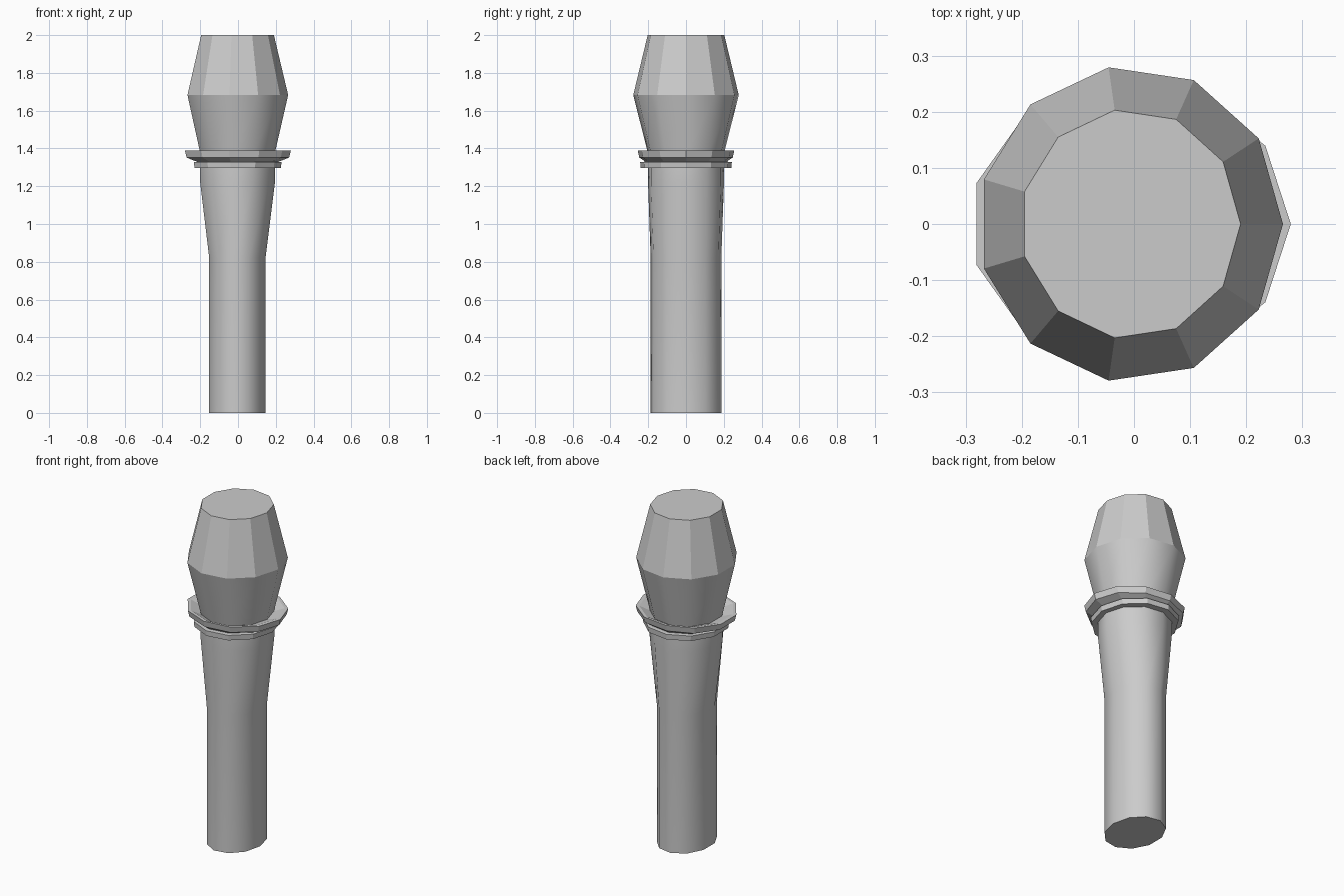
import bpy, math

if "Cube" in bpy.data.objects:
    bpy.data.objects.remove(bpy.data.objects["Cube"])

SIDES = 11
CX = -0.0065


def lathe(name, rings, smooth_spans=(), cap_bottom=True, cap_top=True):
    """Stack 11-sided elliptical rings given as (rx, ry, z)."""
    verts, faces, smooth = [], [], []
    for rx, ry, z in rings:
        for i in range(SIDES):
            a = 2 * math.pi * i / SIDES
            verts.append((CX + rx * math.cos(a), ry * math.sin(a), z))
    for k in range(len(rings) - 1):
        for i in range(SIDES):
            j = (i + 1) % SIDES
            b, t = k * SIDES, (k + 1) * SIDES
            faces.append((b + i, b + j, t + j, t + i))
            smooth.append(k in smooth_spans)
    if cap_bottom:
        faces.append(tuple(reversed(range(SIDES))))
        smooth.append(False)
    if cap_top:
        t = (len(rings) - 1) * SIDES
        faces.append(tuple(range(t, t + SIDES)))
        smooth.append(False)
    mesh = bpy.data.meshes.new(name)
    mesh.from_pydata(verts, [], faces)
    mesh.polygons.foreach_set("use_smooth", smooth)
    mesh.update()
    obj = bpy.data.objects.new(name, mesh)
    bpy.context.collection.objects.link(obj)
    return obj


# Handle: straight grip flaring to the neck
lathe("handle", [
    (0.152, 0.189, 0.0),
    (0.152, 0.189, 0.82),
    (0.202, 0.203, 1.22),
    (0.202, 0.203, 1.31),
], smooth_spans=(0, 1, 2), cap_top=False)

# Collar: narrow lower band, groove and wide cupped rim
lathe("collar", [
    (0.198, 0.200, 1.297),
    (0.233, 0.243, 1.297),
    (0.237, 0.245, 1.328),
    (0.216, 0.220, 1.330),
    (0.230, 0.222, 1.333),
    (0.277, 0.250, 1.352),
    (0.286, 0.258, 1.388),
    (0.265, 0.243, 1.388),
    (0.198, 0.200, 1.365),
], cap_bottom=False, cap_top=False)

# Head: smooth lower cup and faceted upper cap
lathe("head", [
    (0.198, 0.200, 1.36),
    (0.272, 0.282, 1.683),
    (0.1965, 0.205, 2.0),
], smooth_spans=(0,), cap_bottom=False)
